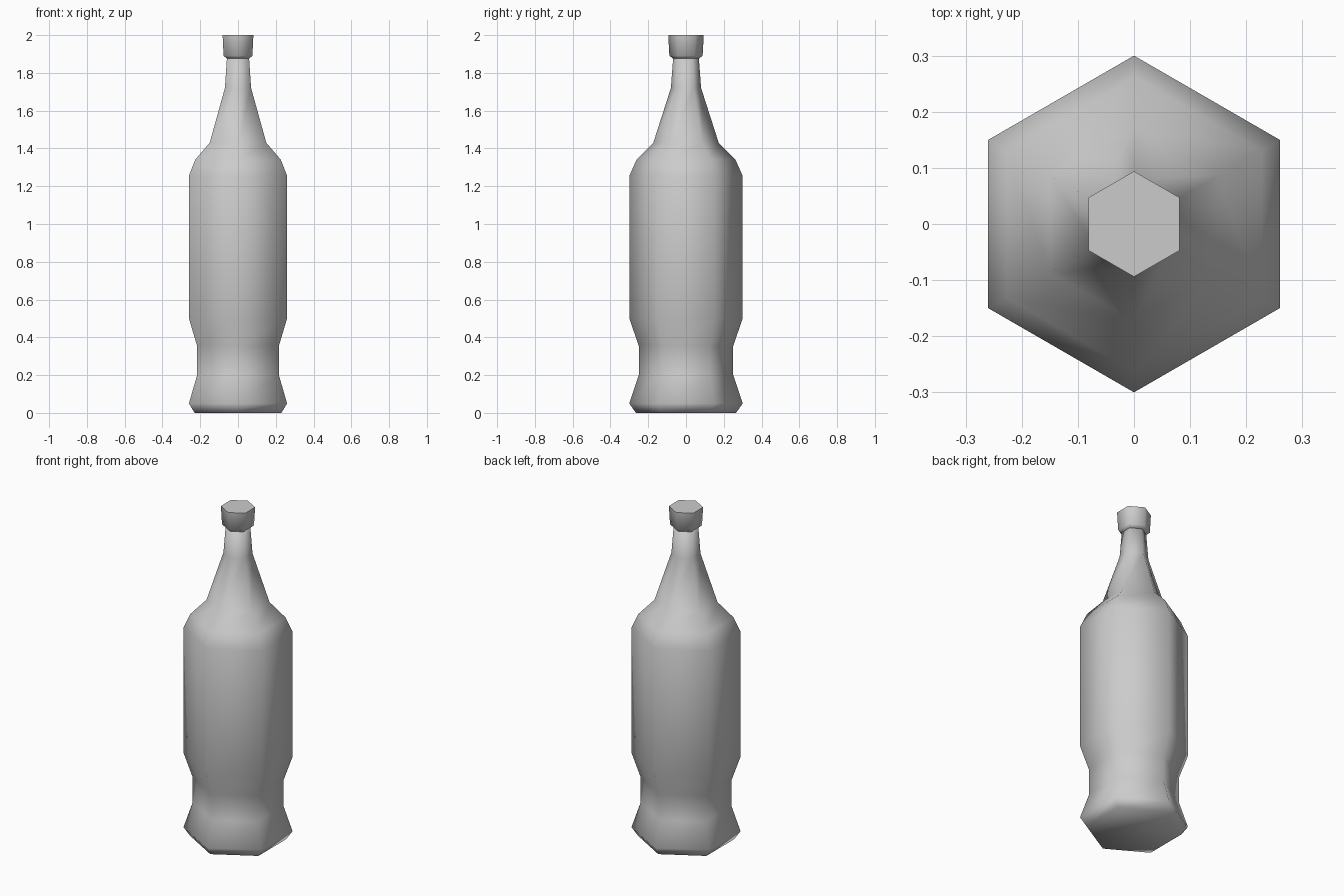
import bpy, bmesh
from math import sin, cos, pi

if "Cube" in bpy.data.objects:
    bpy.data.objects.remove(bpy.data.objects["Cube"])

SIDES = 6


def lathe(name, profile, flat_top=False):
    """Turn a (radius, z) profile into a closed six-sided solid with corners on the y axis."""
    bm = bmesh.new()
    rings = []
    for r, z in profile:
        angles = [pi / 2 + 2 * pi * i / SIDES for i in range(SIDES)]
        rings.append([bm.verts.new((r * cos(a), r * sin(a), z)) for a in angles])
    for low, high in zip(rings, rings[1:]):
        for i in range(SIDES):
            j = (i + 1) % SIDES
            bm.faces.new((low[i], low[j], high[j], high[i]))
    bm.faces.new(rings[0][::-1])
    top = bm.faces.new(rings[-1])
    for f in bm.faces:
        f.smooth = True
    if flat_top:
        top.smooth = False
        for e in top.edges:
            e.smooth = False
    mesh = bpy.data.meshes.new(name)
    bm.to_mesh(mesh)
    bm.free()
    obj = bpy.data.objects.new(name, mesh)
    bpy.context.collection.objects.link(obj)
    return obj


# Bottle: foot, pinched waist, straight body, shoulder and neck
lathe("bottle_body", [
    (0.265, 0.0), (0.30, 0.05), (0.25, 0.20), (0.25, 0.355), (0.30, 0.50),
    (0.30, 1.255), (0.262, 1.34), (0.173, 1.43), (0.08, 1.72), (0.067, 1.89),
])

# Cap on the neck
lathe("bottle_cap", [
    (0.067, 1.875), (0.088, 1.89), (0.094, 2.0),
], flat_top=True)
